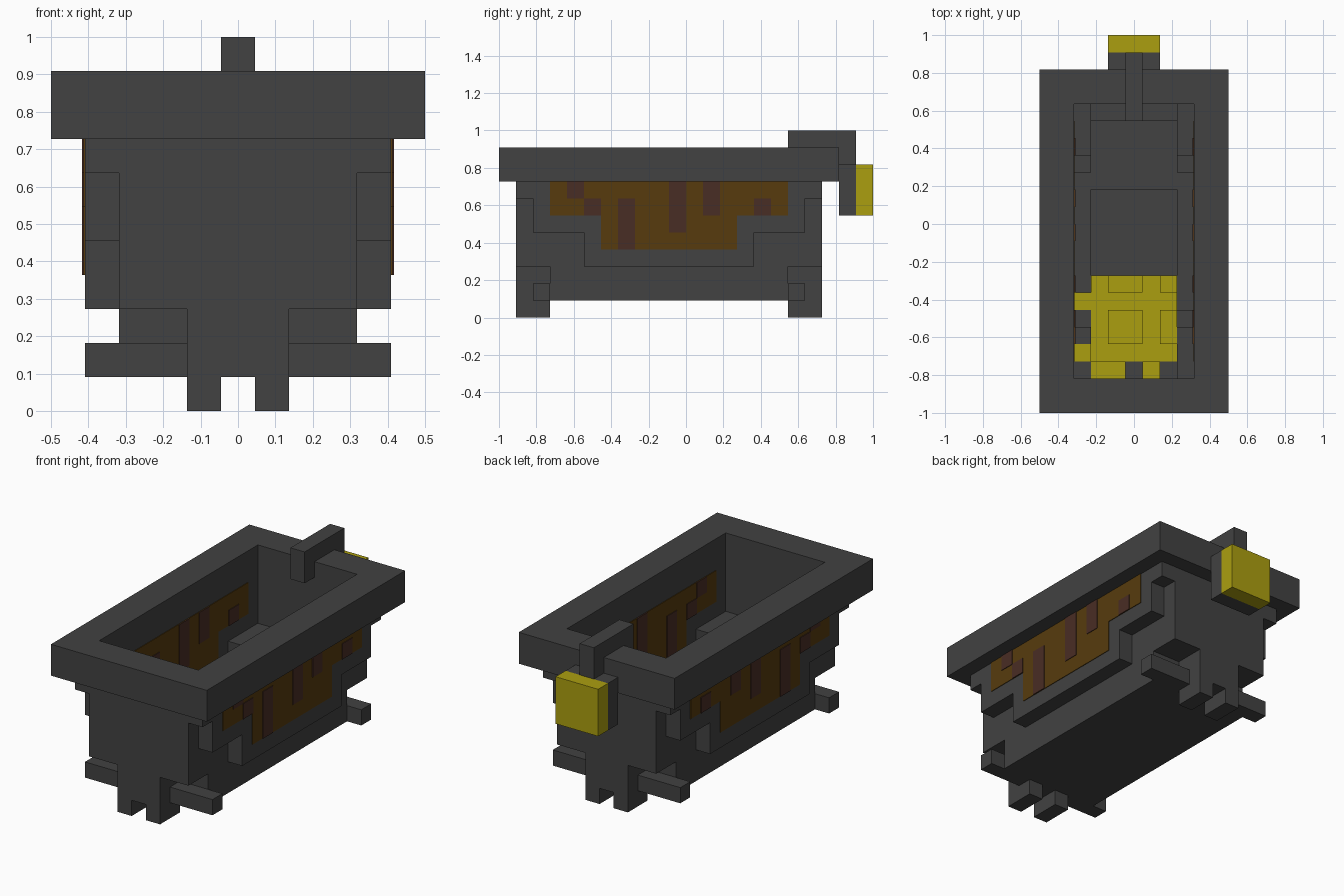
import bpy
import bmesh

cube = bpy.data.objects.get("Cube")
if cube:
    bpy.data.objects.remove(cube, do_unlink=True)

U = 1 / 11  # one block


def material(name, rgb):
    m = bpy.data.materials.new(name)
    m.use_nodes = True
    m.diffuse_color = (*rgb, 1)
    bsdf = m.node_tree.nodes["Principled BSDF"]
    bsdf.inputs["Base Color"].default_value = (*rgb, 1)
    bsdf.inputs["Roughness"].default_value = 0.8
    return m


IRON = material("dark iron", (0.054, 0.054, 0.054))
GOLD = material("gold", (0.41, 0.345, 0.005))
RUST = material("rust brown", (0.095, 0.044, 0.004))
DRIP = material("dark rust", (0.066, 0.026, 0.018))


def blocks(name, mat, boxes, mirror_x=False, mirror_y=False):
    """Boxes (x0, x1, y0, y1, z0, z1) in block units; y mirrors about -1."""
    boxes = list(boxes)
    if mirror_x:
        boxes += [(-b, -a, *r) for a, b, *r in boxes]
    if mirror_y:
        boxes += [(a, b, -2 - d, -2 - c, e, f) for a, b, c, d, e, f in boxes]
    bm = bmesh.new()
    for x0, x1, y0, y1, z0, z1 in boxes:
        verts = bmesh.ops.create_cube(bm, size=1)["verts"]
        for v in verts:
            v.co.x = (x0 if v.co.x < 0 else x1) * U
            v.co.y = (y0 if v.co.y < 0 else y1) * U
            v.co.z = (z0 if v.co.z < 0 else z1) * U
    me = bpy.data.meshes.new(name)
    bm.to_mesh(me)
    bm.free()
    me.materials.append(mat)
    ob = bpy.data.objects.new(name, me)
    bpy.context.collection.objects.link(ob)
    return ob


# Wide rim around the opening
blocks("rim", IRON, [
    (-5.5, -3.5, -11, 9, 8, 10), (3.5, 5.5, -11, 9, 8, 10),
    (-3.5, 3.5, -11, -9, 8, 10), (-3.5, 3.5, 7, 9, 8, 10)])

# Stepped outer side walls
blocks("side_wall", IRON, [
    (3.5, 4.5, -10, 8, 7, 8), (3.5, 4.5, -9, 7, 5, 7),
    (3.5, 4.5, -6, 4, 3, 5)], mirror_x=True)

# End walls
blocks("end_wall", IRON, [(-3.5, 3.5, 7, 8, 3, 8)], mirror_y=True)

# Stepped lining: ledges along the sides and across both ends
blocks("side_ledge", IRON, [
    (2.5, 3.5, 4, 7, 3, 5), (2.5, 3.5, 3, 4, 3, 4)],
    mirror_x=True, mirror_y=True)
blocks("end_ledge", IRON, [(-2.5, 2.5, 6, 7, 3, 4)], mirror_y=True)

# Tub bottom with a sunken middle
blocks("tub_floor", IRON, [
    (-3.5, 3.5, -8, 6, 1, 2),
    (-3.5, -2.5, -8, 6, 2, 3), (2.5, 3.5, -8, 6, 2, 3),
    (-2.5, 2.5, -8, -4, 2, 3), (-2.5, 2.5, 2, 6, 2, 3)])

# Feet: centre block, two legs and side bars at each end
blocks("foot_block", IRON, [(-1.5, 1.5, 6, 8, 1, 3)], mirror_y=True)
blocks("leg", IRON, [(0.5, 1.5, 6, 8, 0, 1)], mirror_x=True, mirror_y=True)
blocks("foot_bar", IRON, [(1.5, 4.5, 6, 7, 1, 2)], mirror_x=True, mirror_y=True)

# Rust panels showing on both faces of the side walls
E = 0.04
blocks("rust_panel", RUST, [
    (3.5 - E, 4.5 + E, -8, 6, 6, 8),
    (3.5 - E, 4.5 + E, -5, 3, 4, 6)], mirror_x=True)
drips = [(-7, 7, 8), (-6, 6, 7), (-4, 4, 7), (-1, 5, 8), (1, 6, 8), (4, 6, 7)]
blocks("rust_drip", DRIP, [
    (3.5 - 2 * E, 4.5 + 2 * E, y, y + 1, z0, z1) for y, z0, z1 in drips],
    mirror_x=True)

# Spout hooked over the back rim
blocks("spout", IRON, [
    (-0.5, 0.5, 6, 10, 10, 11), (-0.5, 0.5, 6, 7, 9, 10),
    (-0.5, 0.5, 9, 10, 9, 10)])
blocks("plate_mount", IRON, [(-1.5, 1.5, 9, 10, 6, 9)])
blocks("gold_plate", GOLD, [(-1.5, 1.5, 10, 11, 6, 9)])

# Gold heap lying at the front end of the tub
blocks("gold_heap", GOLD, [
    (-2.5, 2.5, -8, -4, 3, 4), (-2.5, 2.5, -4, -3, 2, 4),
    (-1.5, 0.5, -7, -5, 4, 5), (1.5, 2.5, -7, -5, 4, 5),
    (-1.5, 0.5, -4, -3, 4, 5), (1.5, 2.5, -4, -3, 4, 5),
    (-2.5, -0.5, -9, -8, 4, 5), (0.5, 1.5, -9, -8, 4, 5),
    (-3.5, -2.5, -5, -4, 3, 4), (-3.5, -2.5, -8, -7, 5, 5.05)])
